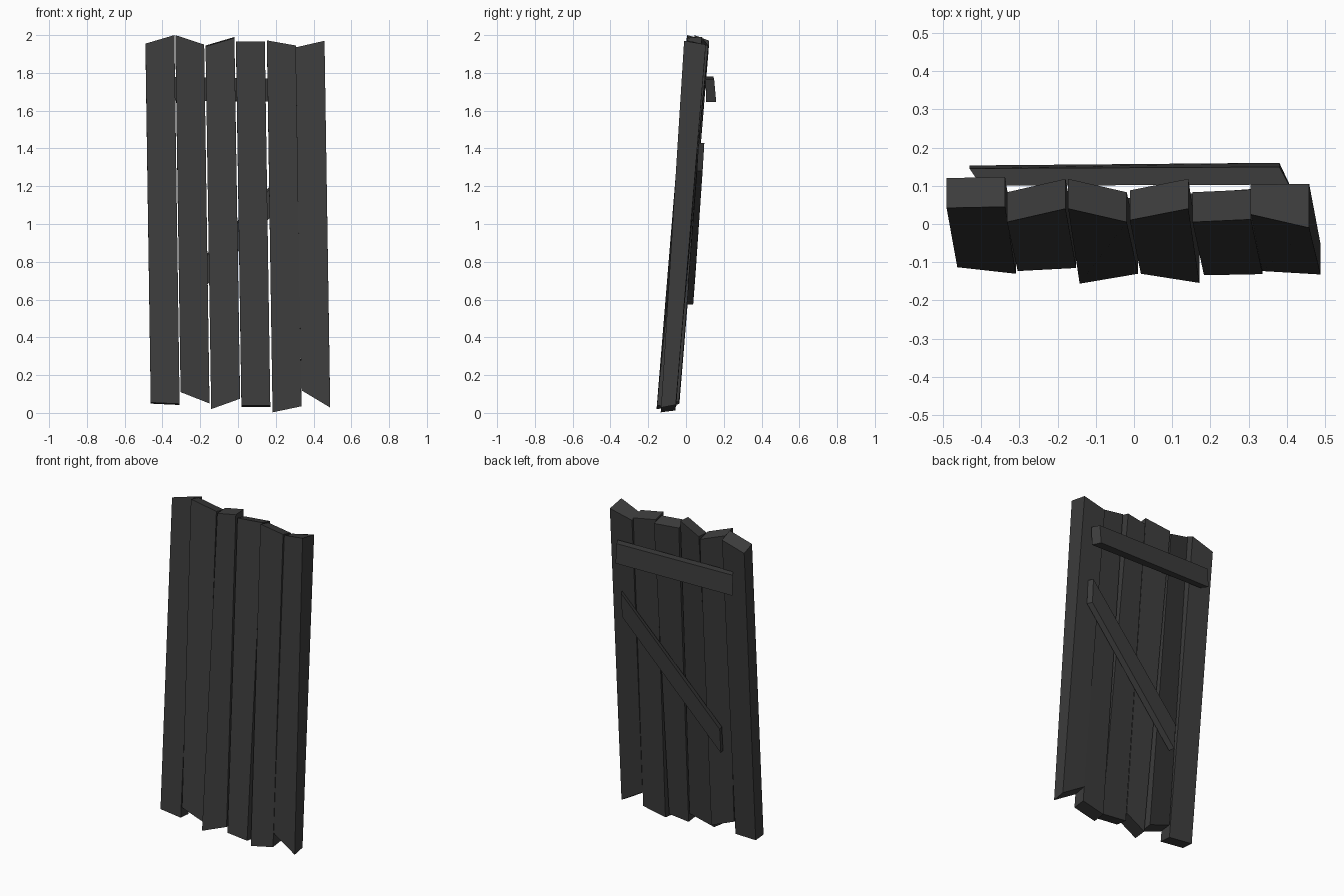
import bpy, bmesh

# Shared dark finish
dark = bpy.data.materials.new("dark_wood")
dark.diffuse_color = (0.045, 0.045, 0.045, 1)


def board(name, front, back):
    """Flat-sided board from matching front and back corner loops."""
    bm = bmesh.new()
    f = [bm.verts.new(p) for p in front]
    b = [bm.verts.new(p) for p in back]
    bm.faces.new(f)
    bm.faces.new(b[::-1])
    for i in range(4):
        j = (i + 1) % 4
        bm.faces.new((f[j], f[i], b[i], b[j]))
    bmesh.ops.recalc_face_normals(bm, faces=bm.faces)
    mesh = bpy.data.meshes.new(name)
    bm.to_mesh(mesh)
    bm.free()
    mesh.materials.append(dark)
    obj = bpy.data.objects.new(name, mesh)
    bpy.context.collection.objects.link(obj)
    return obj


# Leaning planks with uneven sawn ends, each row:
# top-left x, bottom-left x, (y, z) of front corners: top-left, top-right,
# bottom-left, bottom-right, then z shift of the back edge at top and bottom
planks = [
    (-0.490, -0.462, (0.042, 1.955), (0.045, 2.000), (-0.113, 0.055), (-0.130, 0.048), -0.03, -0.006),
    (-0.332, -0.304, (0.005, 2.000), (0.040, 1.950), (-0.123, 0.110), (-0.115, 0.050), -0.02, 0.010),
    (-0.172, -0.142, (0.040, 1.940), (0.005, 1.985), (-0.156, 0.020), (-0.130, 0.075), 0.005, 0.010),
    (-0.011, 0.018, (0.010, 1.965), (0.040, 1.965), (-0.130, 0.040), (-0.154, 0.040), -0.02, -0.010),
    (0.153, 0.183, (0.005, 1.972), (0.012, 1.945), (-0.134, 0.003), (-0.131, 0.035), -0.02, 0.010),
    (0.305, 0.335, (0.025, 1.935), (-0.010, 1.970), (-0.123, 0.120), (-0.132, 0.028), -0.02, 0.015),
]
W, T = 0.153, 0.078
for n, (xt, xb, tl, tr, bl, br, dt, db) in enumerate(planks, 1):
    front = [(xb, *bl), (xb + W, *br), (xt + W, *tr), (xt, *tl)]
    back = [(x, y + T, z + (db if i < 2 else dt)) for i, (x, y, z) in enumerate(front)]
    if n == 6:  # outer plank flares at its top corner
        back[2] = (xt + W, 0.105, 1.95)
    board(f"plank_{n}", front, back)

# Horizontal batten across the back, ends cut at an angle
board("cross_batten",
      [(-0.40, 0.115, 1.655), (0.405, 0.107, 1.645), (0.405, 0.103, 1.765), (-0.40, 0.100, 1.78)],
      [(-0.43, 0.153, 1.655), (0.38, 0.160, 1.645), (0.38, 0.149, 1.765), (-0.43, 0.145, 1.78)])

# Diagonal brace across the back
board("diagonal_brace",
      [(-0.26, 0.002, 0.575), (0.40, 0.057, 1.28), (0.40, 0.066, 1.43), (-0.26, 0.014, 0.73)],
      [(-0.27, 0.038, 0.575), (0.385, 0.088, 1.28), (0.385, 0.097, 1.43), (-0.27, 0.050, 0.73)])
